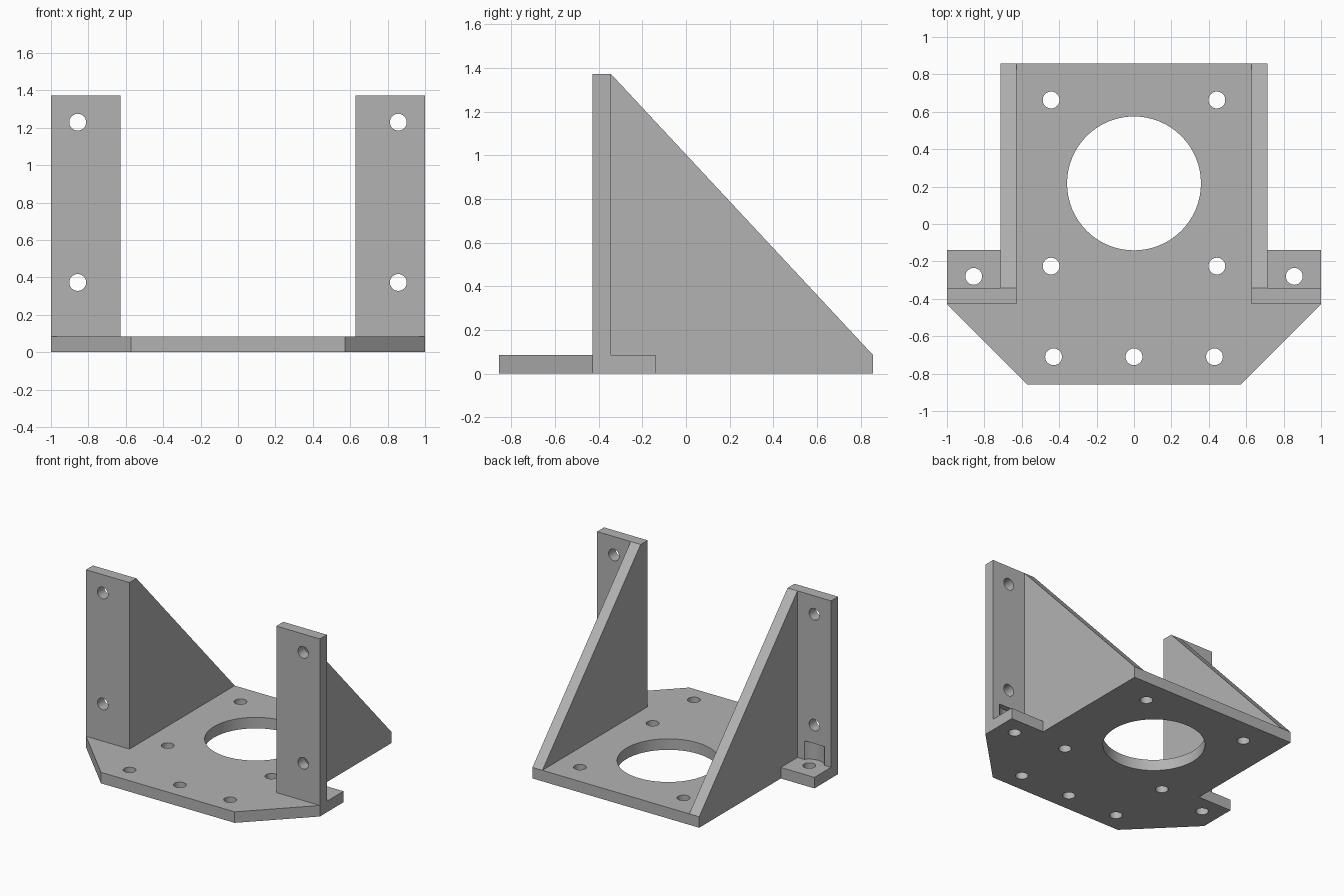
import bpy, bmesh, math
from mathutils import Matrix, Vector

cube = bpy.data.objects.get("Cube")
if cube:
    bpy.data.objects.remove(cube, do_unlink=True)

# Single material
grey = bpy.data.materials.new("plain grey")
grey.use_nodes = True
colour = (0.45, 0.45, 0.45, 1)
grey.diffuse_color = colour
grey.node_tree.nodes["Principled BSDF"].inputs["Base Color"].default_value = colour

THICK = 0.085
WALL_IN, WALL_OUT = 0.628, 0.713
FRONT, FLANGE_BACK, BACK = -0.428, -0.343, 0.857
TOP = 1.372
HOLE = 0.045
HOLE_X = 0.857


def prism(name, outline, offset):
    """Extrude a closed outline of 3D points along an offset."""
    bm = bmesh.new()
    face = bm.faces.new([bm.verts.new(p) for p in outline])
    new = bmesh.ops.extrude_face_region(bm, geom=[face])["geom"]
    verts = [v for v in new if isinstance(v, bmesh.types.BMVert)]
    bmesh.ops.translate(bm, verts=verts, vec=Vector(offset))
    bmesh.ops.recalc_face_normals(bm, faces=bm.faces)
    mesh = bpy.data.meshes.new(name)
    bm.to_mesh(mesh)
    bm.free()
    mesh.materials.append(grey)
    obj = bpy.data.objects.new(name, mesh)
    bpy.context.collection.objects.link(obj)
    return obj


def drill(obj, holes):
    """Cut cylinders given as (centre, radius, depth, axis)."""
    bm = bmesh.new()
    for centre, radius, depth, axis in holes:
        turn = Matrix.Rotation(math.pi / 2, 4, "X") if axis == "Y" else Matrix()
        bmesh.ops.create_cone(bm, cap_ends=True, segments=64 if radius > 0.2 else 32,
                              radius1=radius, radius2=radius, depth=depth,
                              matrix=Matrix.Translation(centre) @ turn)
    mesh = bpy.data.meshes.new("hole_cutter")
    bm.to_mesh(mesh)
    bm.free()
    mesh.materials.append(grey)
    cutter = bpy.data.objects.new("hole_cutter", mesh)
    cutter.hide_render = True
    bpy.context.collection.objects.link(cutter)
    mod = obj.modifiers.new("holes", "BOOLEAN")
    mod.operation, mod.solver, mod.object = "DIFFERENCE", "EXACT", cutter
    bpy.context.view_layer.update()
    cut = obj.evaluated_get(bpy.context.evaluated_depsgraph_get())
    obj.data = bpy.data.meshes.new_from_object(cut)
    obj.modifiers.clear()
    bpy.data.objects.remove(cutter, do_unlink=True)
    bpy.ops.object.select_all(action="DESELECT")
    obj.select_set(True)
    bpy.context.view_layer.objects.active = obj
    bpy.ops.object.shade_smooth_by_angle(angle=math.radians(30))


# Base plate with chamfered nose and side tabs
half = [(0.572, -BACK), (1, FRONT), (1, -0.14), (WALL_OUT, -0.14), (WALL_OUT, BACK)]
outline = half + [(-x, y) for x, y in reversed(half)]
plate = prism("base_plate", [(x, y, 0) for x, y in outline], (0, 0, THICK))
spots = [(0, -0.71)]
for s in (-1, 1):
    spots += [(s * 0.443, 0.663), (s * 0.443, -0.225), (s * 0.43, -0.71), (s * HOLE_X, -0.28)]
holes = [((x, y, 0.04), HOLE, 0.5, "Z") for x, y in spots]
drill(plate, holes + [((0, 0.217, 0.04), 0.358, 0.5, "Z")])

for side, s in (("left", 1), ("right", -1)):
    # Triangular side wall
    prism(side + "_gusset",
          [(s * WALL_IN, FLANGE_BACK, THICK), (s * WALL_IN, BACK, THICK),
           (s * WALL_IN, FLANGE_BACK, TOP)],
          (s * (WALL_OUT - WALL_IN), 0, 0))
    # Upright mounting flange with bolt holes and a screw-head relief
    flange = prism(side + "_flange",
                   [(s * WALL_IN, FRONT, THICK), (s, FRONT, THICK),
                    (s, FRONT, TOP), (s * WALL_IN, FRONT, TOP)],
                   (0, FLANGE_BACK - FRONT, 0))
    drill(flange, [((s * HOLE_X, -0.385, z), HOLE, 0.4, "Y") for z in (0.373, 1.23)]
          + [((s * HOLE_X, -0.28, 0.13), 0.107, 0.2, "Z")])
